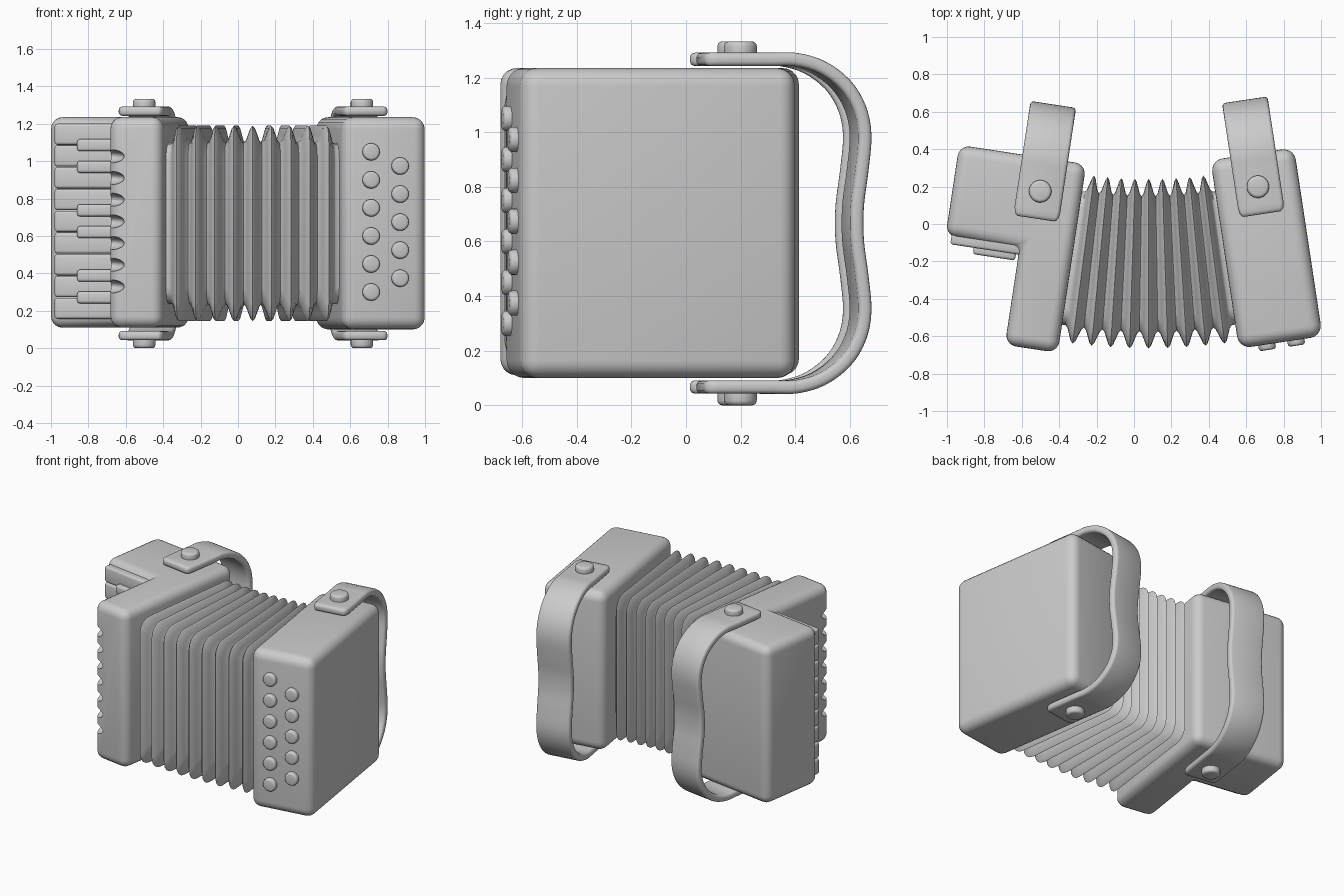
import bpy, bmesh
from math import sin, cos, pi, radians
from mathutils import Vector, Matrix

if "Cube" in bpy.data.objects:
    bpy.data.objects.remove(bpy.data.objects["Cube"])

TILT = radians(8.6)          # each half is swung open by this angle


def finish(name, bm, rot=0.0, angle=40):
    bmesh.ops.recalc_face_normals(bm, faces=bm.faces)
    me = bpy.data.meshes.new(name)
    bm.to_mesh(me)
    bm.free()
    ob = bpy.data.objects.new(name, me)
    bpy.context.collection.objects.link(ob)
    ob.rotation_euler.z = rot
    smooth(ob, angle)
    return ob


def smooth(ob, angle=40):
    bpy.ops.object.select_all(action='DESELECT')
    ob.select_set(True)
    bpy.context.view_layer.objects.active = ob
    bpy.ops.object.shade_smooth_by_angle(angle=radians(angle))


def prism(profile, z0, z1, bevel, segs=5):
    bm = bmesh.new()
    f = bm.faces.new([bm.verts.new((x, y, z0)) for x, y in profile])
    top = bmesh.ops.extrude_face_region(bm, geom=[f])
    verts = [g for g in top['geom'] if isinstance(g, bmesh.types.BMVert)]
    bmesh.ops.translate(bm, verts=verts, vec=(0, 0, z1 - z0))
    bmesh.ops.recalc_face_normals(bm, faces=bm.faces)
    bmesh.ops.bevel(bm, geom=bm.edges[:], offset=bevel, segments=segs,
                    profile=0.5, affect='EDGES', clamp_overlap=True)
    return bm


def rect(x0, x1, y0, y1):
    return [(x0, y0), (x1, y0), (x1, y1), (x0, y1)]


def stud(name, loc, axis, r, depth, rot, bevel):
    # short round disc with a softened rim, centred on loc along axis
    bm = bmesh.new()
    bmesh.ops.create_cone(bm, cap_ends=True, segments=28, radius1=r, radius2=r, depth=depth)
    rim = [e for e in bm.edges if abs(e.verts[0].co.z - e.verts[1].co.z) < 1e-5]
    bmesh.ops.bevel(bm, geom=rim, offset=bevel, segments=3, profile=0.5, affect='EDGES')
    m = Matrix.Translation(loc)
    if axis == 'Y':
        m = m @ Matrix.Rotation(pi / 2, 4, 'X')
    bm.transform(m)
    return finish(name, bm, rot)


def rrect(a, b, r, n):
    # rounded rectangle outline with half sizes a, b
    pts = []
    for k, (sx, sy) in enumerate([(1, 1), (-1, 1), (-1, -1), (1, -1)]):
        for i in range(n + 1):
            t = (k + i / n) * pi / 2
            pts.append((sx * (a - r) + r * cos(t), sy * (b - r) + r * sin(t)))
    return pts


def loft(rings):
    bm = bmesh.new()
    vr = [[bm.verts.new(p) for p in ring] for ring in rings]
    n = len(vr[0])
    for a, b in zip(vr, vr[1:]):
        for i in range(n):
            j = (i + 1) % n
            bm.faces.new((a[i], a[j], b[j], b[i]))
    bm.faces.new(vr[0])
    bm.faces.new(vr[-1])
    return bm


# Button side body
finish("button_body", prism(rect(.455, .907, -.743, .276), .10, 1.235, .065), TILT)

# Keyboard side body, L-shaped from above
ell = [(-.586, -.742), (-.30, -.742), (-.30, .278), (-.987, .278), (-.987, -.213), (-.586, -.213)]
key_body = finish("keyboard_body", prism(ell, .11, 1.235, .06), -TILT)

# Row of grooves on the front edge of the keyboard body
bm = bmesh.new()
for i in range(7):
    m = Matrix.Translation((-.59, -.75, 1.026 - i * .116)) @ Matrix.Diagonal((.088, .088, .038, 1))
    bmesh.ops.create_uvsphere(bm, u_segments=24, v_segments=12, radius=1, matrix=m)
cutter = finish("groove_cutter", bm, -TILT)
cutter.hide_render = True
mod = key_body.modifiers.new("grooves", 'BOOLEAN')
mod.operation, mod.object, mod.solver = 'DIFFERENCE', cutter, 'EXACT'
bpy.context.view_layer.update()
bpy.context.view_layer.objects.active = key_body
bpy.ops.object.modifier_apply(modifier=mod.name)
bpy.data.objects.remove(cutter, do_unlink=True)
smooth(key_body)

# Piano keys
PITCH, TOP = .1163, 1.202
for i in range(9):
    z = TOP - i * PITCH
    finish(f"white_key_{i}", prism(rect(-.955, -.575, -.254, -.19), z - PITCH + .002, z - .002, .014, 3), -TILT)
for i in (1, 2, 4, 5, 7, 8):
    z = TOP - i * PITCH
    finish(f"black_key_{i}", prism(rect(-.828, -.60, -.288, -.23), z - .032, z + .032, .014, 3), -TILT)

# Round buttons in two columns
for col, (u, top, count) in enumerate([(.606, 1.05, 6), (.763, .974, 5)]):
    for i in range(count):
        stud(f"button_{col}_{i}", (u, -.745, top - i * .15), 'Y', .046, .056, TILT, .014)

# Bellows: rounded rings fanned around a far pivot behind the model
PX, PY, RIBS, STEPS = .0784, 2.525, 9, 8
rib = 2 * TILT * .213 / 2
rings = []
half = RIBS * STEPS // 2
angles = [(-TILT - .004, 1)] + \
    [(k / STEPS * rib, .5 - .5 * cos(2 * pi * k / STEPS)) for k in range(-half, half + 1)] + \
    [(TILT + .004, 1)]
for ang, dip in angles:
    d = .092 * dip
    ring = []
    for a, b in rrect(.4525 - d, .5225 - d, .09, 4):
        r = 2.7375 + a
        ring.append((PX + r * sin(ang), PY - r * cos(ang), .667 + b))
    rings.append(ring)
finish("bellows", loft(rings), 0, 60)

# Straps and rivets, one pair per side
upper = [(.10, 1.267), (.20, 1.267), (.29, 1.266), (.385, 1.238), (.47, 1.175), (.523, 1.09),
         (.543, .99), (.532, .86), (.517, .75), (.513, .667)]
ctrl = [Vector(p) for p in upper]
ctrl += [Vector((v, 1.334 - z)) for v, z in upper[-2::-1]]
path = []
for i in range(1, len(ctrl) - 2):            # smooth curve through the points
    p0, p1, p2, p3 = ctrl[i - 1:i + 3]
    for k in range(4):
        t = k / 4
        path.append(.5 * (2 * p1 + (p2 - p0) * t + (2 * p0 - 5 * p1 + 4 * p2 - p3) * t * t
                          + (3 * p1 - p0 - 3 * p2 + p3) * t ** 3))
path.append(ctrl[-2])
tips = [(-.05, .80, .5), (-.044, .89, .85), (-.03, .96, 1), (0, 1, 1)]
stations = [(Vector((v, 1.267)), w, h) for v, w, h in tips]
stations += [(p, 1, 1) for p in path]
stations += [(Vector((v, .067)), w, h) for v, w, h in reversed(tips)]

for side, uc, rot in (("left", -.522, -TILT), ("right", .685, TILT)):
    rings = []
    for i, (p, w, h) in enumerate(stations):
        a = stations[max(i - 1, 0)][0]
        b = stations[min(i + 1, len(stations) - 1)][0]
        t = (b - a).normalized()
        ring = []
        for x, y in rrect(.123, .0245, .018, 3):
            q = p + Vector((-t.y, t.x)) * y * h
            ring.append((uc + x * w, q.x, q.y))
        rings.append(ring)
    finish(f"{side}_strap", loft(rings), rot, 50)
    for where, z in (("top", 1.297), ("bottom", .036)):
        stud(f"{side}_{where}_rivet", (uc, .098, z), 'Z', .06, .072, rot, .017)
